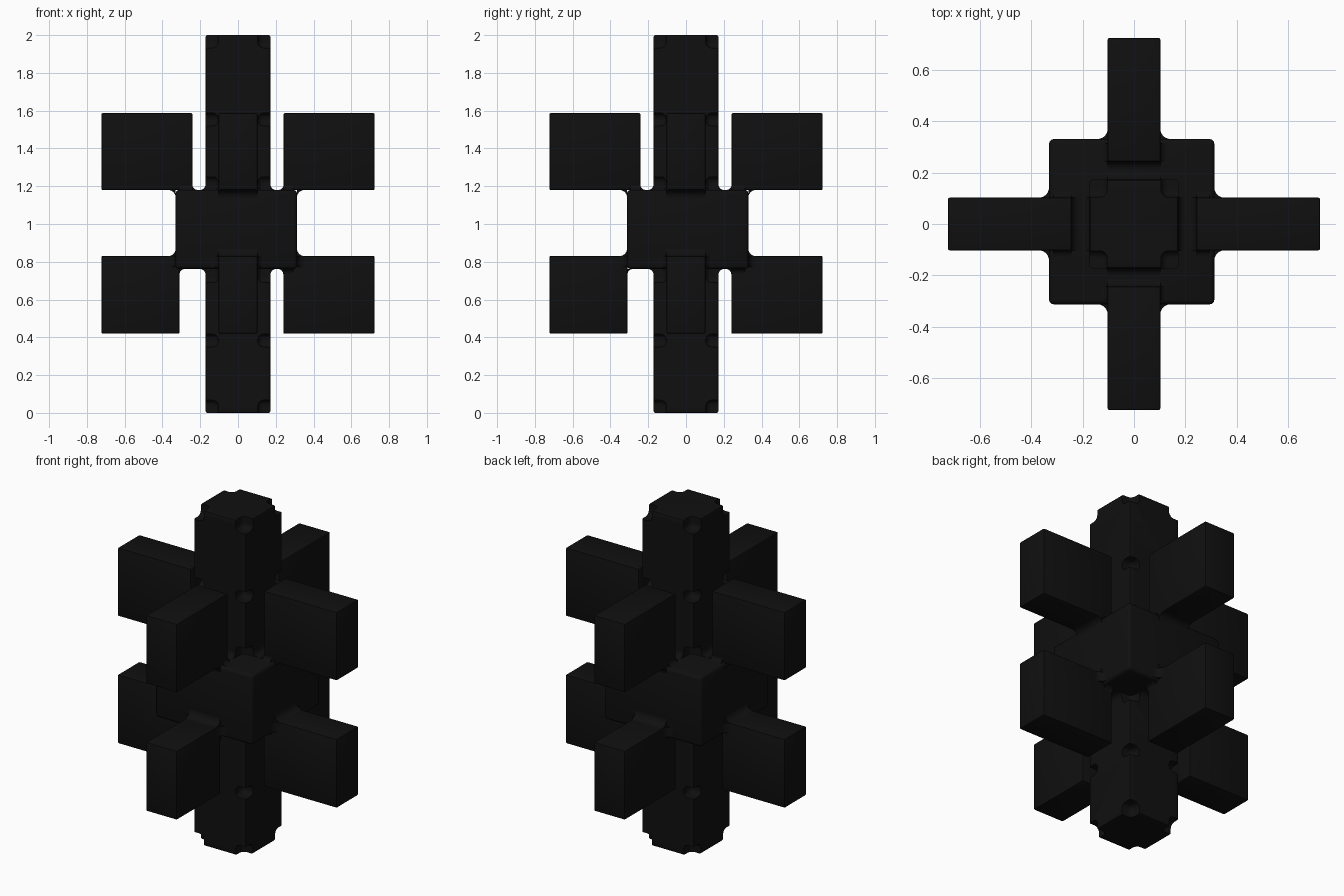
import bpy, bmesh, math
from mathutils import Vector, Matrix

if "Cube" in bpy.data.objects:
    bpy.data.objects.remove(bpy.data.objects["Cube"])

black = bpy.data.materials.new("black")
black.diffuse_color = (0.005, 0.005, 0.005, 1)
black.use_nodes = True
black.node_tree.nodes["Principled BSDF"].inputs["Base Color"].default_value = black.diffuse_color


def add_box(bm, lo, hi, r, seg=2):
    lo, hi = Vector(lo), Vector(hi)
    m = Matrix.Translation((lo + hi) / 2) @ Matrix.Diagonal((*(hi - lo), 1))
    verts = bmesh.ops.create_cube(bm, size=1, matrix=m)["verts"]
    edges = list({e for v in verts for e in v.link_edges})
    bmesh.ops.bevel(bm, geom=edges, offset=r, segments=seg, profile=0.5, affect='EDGES')


def add_fillet(bm, corner, u, v, r, along):
    """Concave quarter-round strip in the corner between directions u and v."""
    c, u, v, along = Vector(corner), Vector(u), Vector(v), Vector(along)
    pts = [c]
    for i in range(7):
        a = math.pi / 2 * i / 6
        pts.append(c + u * r * (1 - math.sin(a)) + v * r * (1 - math.cos(a)))
    a = [bm.verts.new(p) for p in pts]
    b = [bm.verts.new(p + along) for p in pts]
    n = len(pts)
    for i in range(n):
        j = (i + 1) % n
        bm.faces.new((a[i], a[j], b[j], b[i]))
    # end caps as fans, so the concave outline stays clean
    for i in range(1, n - 1):
        bm.faces.new((a[0], a[i + 1], a[i]))
        bm.faces.new((b[0], b[i], b[i + 1]))


def finish(name, bm, smooth=True):
    bmesh.ops.recalc_face_normals(bm, faces=bm.faces[:])
    me = bpy.data.meshes.new(name)
    bm.to_mesh(me)
    bm.free()
    ob = bpy.data.objects.new(name, me)
    bpy.context.collection.objects.link(ob)
    me.materials.append(black)
    if smooth:
        bpy.ops.object.select_all(action='DESELECT')
        ob.select_set(True)
        bpy.context.view_layer.objects.active = ob
        bpy.ops.object.shade_smooth_by_angle(angle=math.radians(35))
    return ob


# Central column
C = 0.172
bm = bmesh.new()
add_box(bm, (-C, -C, 0), (C, C, 2), 0.01)
column = finish("column", bm)

# Corner notches down the column
bm = bmesh.new()
for z0, z1 in ((-0.08, 0.067), (0.35, 0.417), (0.69, 0.84),
               (1.10, 1.25), (1.52, 1.587), (1.933, 2.08)):
    for sx in (-1, 1):
        for sy in (-1, 1):
            x, y = sx * 0.18, sy * 0.18
            add_box(bm, (x - 0.076, y - 0.076, z0), (x + 0.076, y + 0.076, z1), 0.03, 4)
cutter = finish("notch_cutter", bm, False)
cutter.hide_render = True
cutter.hide_set(True)
cut = column.modifiers.new("notches", 'BOOLEAN')
cut.operation = 'DIFFERENCE'
cut.solver = 'EXACT'
cut.object = cutter

# Central block
ZB, ZT = 0.762, 1.18
bm = bmesh.new()
add_box(bm, (-0.33, -0.312, ZB), (0.312, 0.33, ZT), 0.018, 3)
finish("centre_block", bm)

# Fins on four sides: (name, angle, block face distance, lower fin inner end)
W, R, ZL = 0.102, 0.04, 0.83
for name, ang, d, inner in (("right", 0, 0.312, 0.24), ("back", 90, 0.33, 0.24),
                            ("left", 180, 0.33, 0.31), ("front", 270, 0.312, 0.31)):
    rot = Matrix.Rotation(math.radians(ang), 4, 'Z')
    parts = {"upper_fin_": ((0.242, -W, ZT), (0.723, W, 1.587)),
             "lower_fin_": ((inner, -W, 0.42), (0.723, W, ZL))}
    for part, (lo, hi) in parts.items():
        bm = bmesh.new()
        add_box(bm, lo, hi, 0.006)
        bm.transform(rot)
        finish(part + name, bm)

    # Rounded joints between fins, block and column
    bm = bmesh.new()
    across = (0, 2 * W, 0)
    add_fillet(bm, (d, -W, ZT), (1, 0, 0), (0, 0, -1), R, across)
    add_fillet(bm, (d, -W, ZL), (1, 0, 0), (0, 0, 1), R, across)
    add_fillet(bm, (C, -W, ZT), (1, 0, 0), (0, 0, 1), 0.03, across)
    add_fillet(bm, (0.242, -W, ZT), (-1, 0, 0), (0, 0, 1), 0.03, across)
    add_fillet(bm, (C, -W, ZB), (1, 0, 0), (0, 0, -1), 0.03, across)
    add_fillet(bm, (inner, -W, ZB), (-1, 0, 0), (0, 0, -1), 0.03, across)
    for s in (-1, 1):
        add_fillet(bm, (d, s * W, ZB + 0.01), (1, 0, 0), (0, s, 0), R, (0, 0, ZL - ZB - 0.01))
        add_fillet(bm, (0.242, s * W, ZT), (0, s, 0), (0, 0, 1), 0.025, (d - 0.26, 0, 0))
        if d - inner > 0.03:
            add_fillet(bm, (inner, s * W, ZB), (0, s, 0), (0, 0, -1), 0.025, (d - inner - 0.018, 0, 0))
    bm.transform(rot)
    finish("joint_fillets_" + name, bm)
